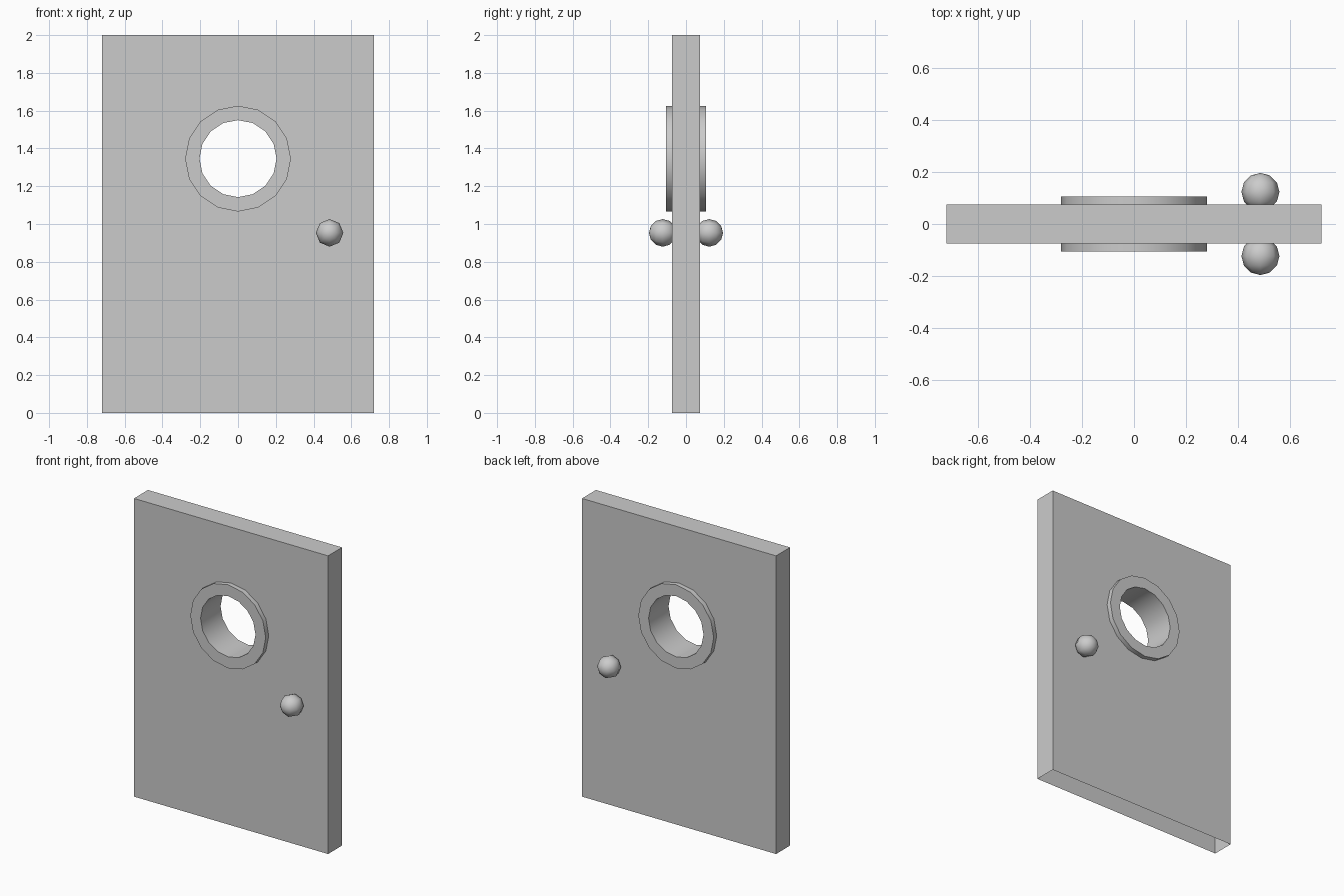
import bpy, bmesh
from math import sin, cos, tau
from mathutils import Matrix

if "Cube" in bpy.data.objects:
    bpy.data.objects.remove(bpy.data.objects["Cube"])

W, H, T = 0.72, 2.0, 0.074          # half width, height, half thickness
HOLE_Z, R_OUT, R_IN, LIP = 1.346, 0.28, 0.204, 0.106
SIDES = 16


def circle(bm, r, y):
    return [bm.verts.new((r * sin(tau * i / SIDES), y, HOLE_Z + r * cos(tau * i / SIDES)))
            for i in range(SIDES)]


def loop_edges(bm, vs):
    return [bm.edges.new((v, vs[(i + 1) % len(vs)])) for i, v in enumerate(vs)]


def finish(bm, name):
    bmesh.ops.recalc_face_normals(bm, faces=bm.faces)
    me = bpy.data.meshes.new(name)
    bm.to_mesh(me)
    bm.free()
    ob = bpy.data.objects.new(name, me)
    bpy.context.collection.objects.link(ob)
    return ob


# Door slab: two holed faces joined by sides and top, open underneath
bm = bmesh.new()
rects = []
for y in (-T, T):
    rect = [bm.verts.new((x, y, z)) for x, z in ((-W, 0), (-W, H), (W, H), (W, 0))]
    edges = loop_edges(bm, rect) + loop_edges(bm, circle(bm, R_OUT, y))
    bmesh.ops.triangle_fill(bm, edges=edges, use_beauty=True, normal=(0, 1 if y > 0 else -1, 0))
    rects.append(rect)
a, b = rects
for i in range(3):
    bm.faces.new((a[i], a[i + 1], b[i + 1], b[i]))
finish(bm, "door_slab")

# Round window frame: raised lips on both faces and a tube through the door
bm = bmesh.new()
profile = ((R_OUT, -T), (R_OUT, -LIP), (R_IN, -LIP), (R_IN, LIP), (R_OUT, LIP), (R_OUT, T))
rings = [circle(bm, r, y) for r, y in profile]
for p, q in zip(rings, rings[1:]):
    for i in range(SIDES):
        j = (i + 1) % SIDES
        bm.faces.new((p[i], p[j], q[j], q[i]))
frame = finish(bm, "window_frame")
# orient the open shell so the lips face outwards
if any(f.normal.y * f.center.y < -1e-4 for f in frame.data.polygons):
    frame.data.flip_normals()
bpy.context.view_layer.objects.active = frame
frame.select_set(True)
bpy.ops.object.shade_smooth_by_angle()

# Door knobs, one on each face
for side, name in ((-1, "front_knob"), (1, "back_knob")):
    bm = bmesh.new()
    bmesh.ops.create_uvsphere(bm, u_segments=8, v_segments=6, radius=0.073,
                              matrix=Matrix.Rotation(tau / 4, 4, 'X'))
    knob = finish(bm, name)
    knob.location = (0.485, side * 0.123, 0.953)
    knob.data.shade_smooth()
